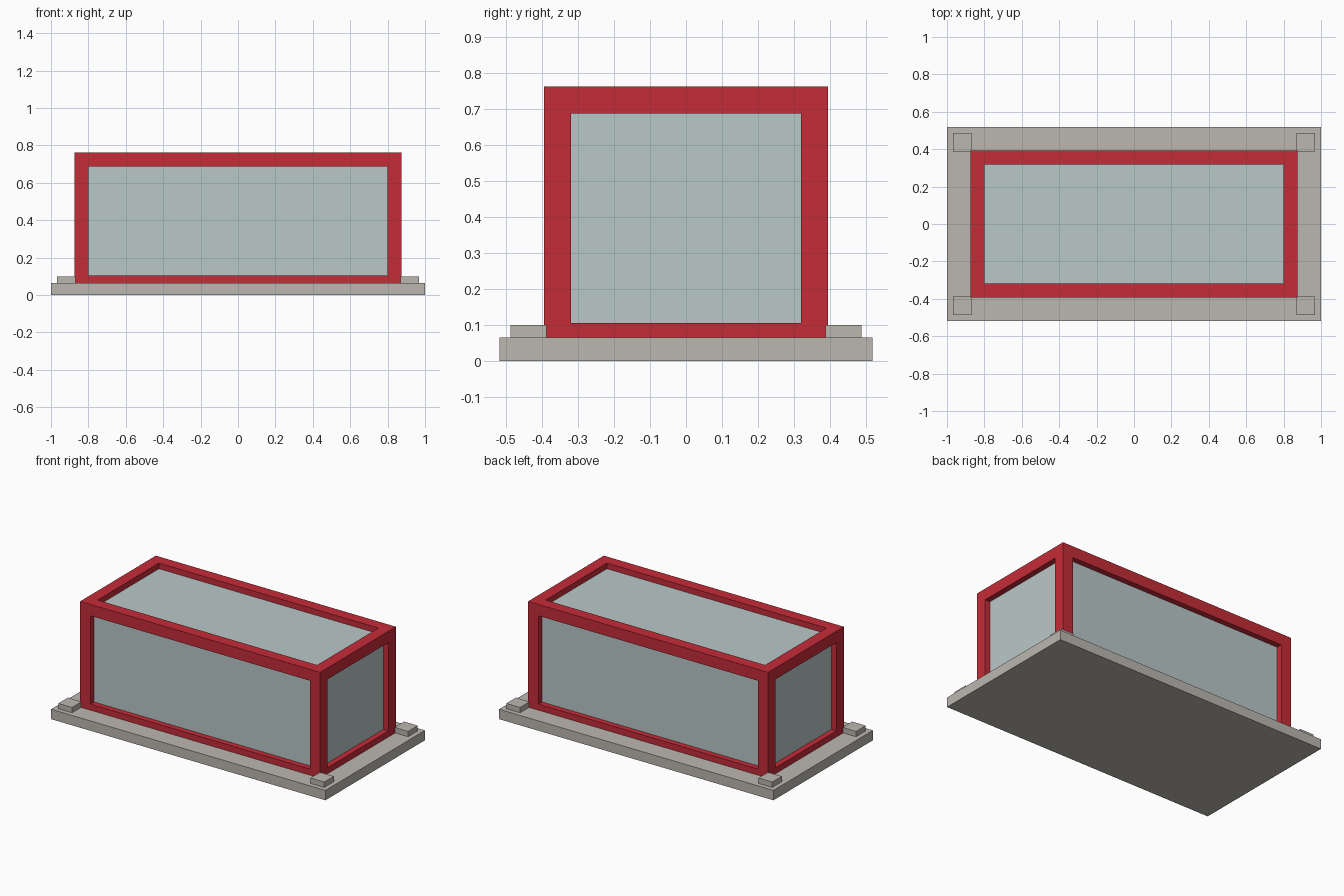
import bpy
import bmesh
from mathutils import Matrix, Vector

if "Cube" in bpy.data.objects:
    bpy.data.objects.remove(bpy.data.objects["Cube"], do_unlink=True)


def make_material(name, color):
    mat = bpy.data.materials.new(name)
    mat.use_nodes = True
    mat.diffuse_color = (*color, 1)
    mat.node_tree.nodes["Principled BSDF"].inputs["Base Color"].default_value = (*color, 1)
    return mat


def make_box(name, center, size, mat, beam=0):
    """A box; with a beam width it becomes an open frame with reveals half a beam deep."""
    bm = bmesh.new()
    bmesh.ops.create_cube(bm, size=1, matrix=Matrix.LocRotScale(Vector(center), None, Vector(size)))
    if beam:
        panes = list(bm.faces)
        bmesh.ops.inset_individual(bm, faces=panes, thickness=beam, use_even_offset=True)
        bmesh.ops.inset_individual(bm, faces=panes, thickness=0, depth=-beam / 2)
        bmesh.ops.delete(bm, geom=panes, context="FACES_ONLY")
    mesh = bpy.data.meshes.new(name)
    bm.to_mesh(mesh)
    bm.free()
    mesh.materials.append(mat)
    obj = bpy.data.objects.new(name, mesh)
    bpy.context.collection.objects.link(obj)
    return obj


red = make_material("red_frame", (0.56, 0.025, 0.04))
glass = make_material("pale_glass", (0.49, 0.58, 0.575))
stone = make_material("warm_grey", (0.50, 0.475, 0.435))

# Base slab
BASE_TOP = 0.065
make_box("base_slab", (0, 0, BASE_TOP / 2), (2, 1.036, BASE_TOP), stone)

# Frame sunk into the slab, with glass set at the middle of its beams
BEAM = 0.075
center = Vector((0, 0, 0.396))
size = Vector((1.75, 0.788, 0.732))
make_box("frame", center, size, red, BEAM)
make_box("glass_panels", center, size - Vector((BEAM, BEAM, BEAM)), glass)

# Corner pads
for x, side in ((1, "left"), (-1, "right")):
    for y, end in ((-1, "front"), (1, "back")):
        make_box(f"{end}_{side}_pad", (x * 0.919, y * 0.437, 0.0825), (0.1, 0.1, 0.035), stone)
